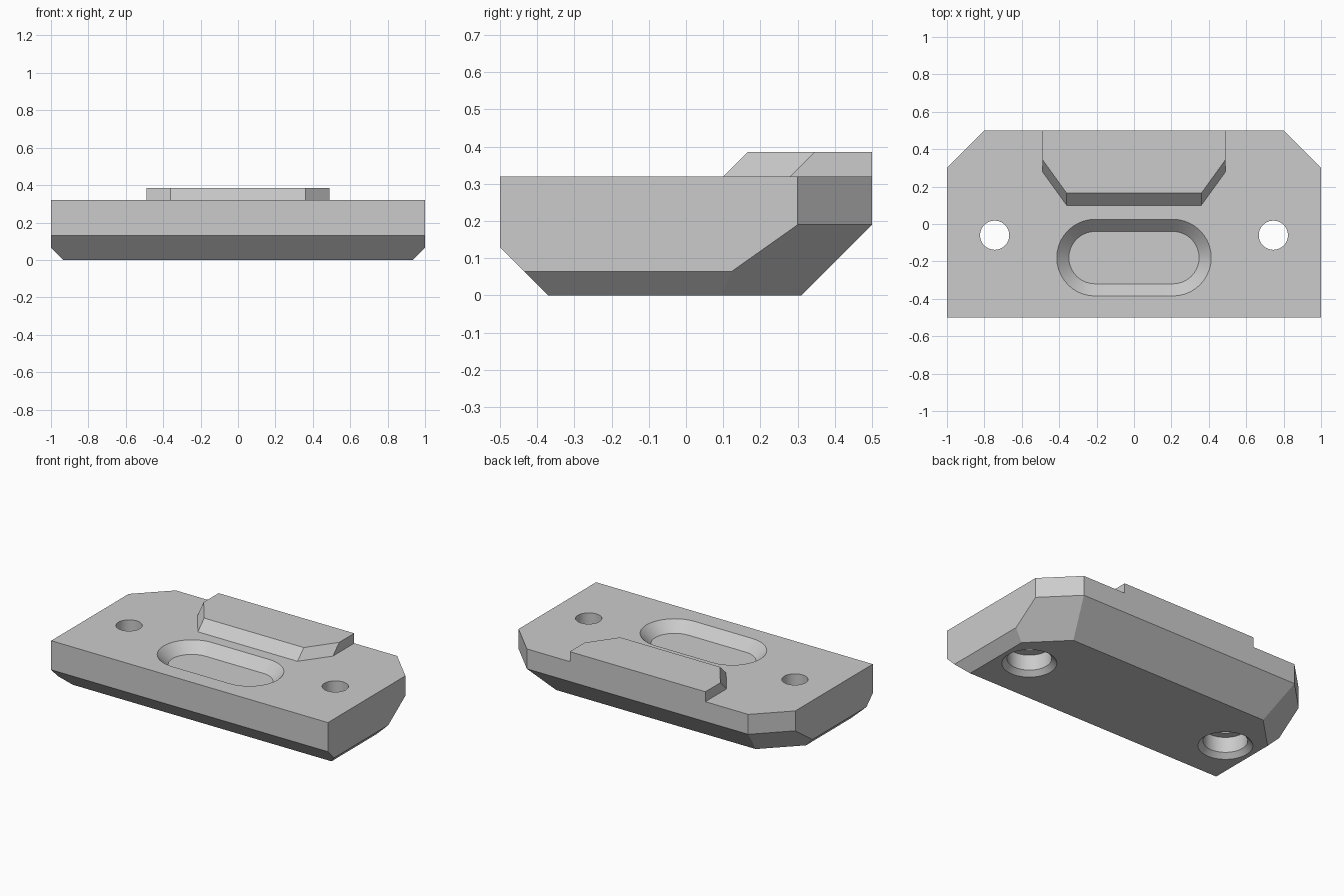
import bpy
import bmesh
from math import cos, sin, pi, radians

if "Cube" in bpy.data.objects:
    bpy.data.objects.remove(bpy.data.objects["Cube"], do_unlink=True)

TOP = 0.32      # height of the plate
STEP = 0.065    # tongue height and slot depth

grey = bpy.data.materials.new("plain grey")
grey.use_nodes = True
grey.diffuse_color = (0.6, 0.6, 0.6, 1)
grey.node_tree.nodes["Principled BSDF"].inputs["Base Color"].default_value = (0.6, 0.6, 0.6, 1)


def add_object(name, bm):
    bmesh.ops.recalc_face_normals(bm, faces=bm.faces[:])
    mesh = bpy.data.meshes.new(name)
    bm.to_mesh(mesh)
    bm.free()
    mesh.materials.append(grey)
    obj = bpy.data.objects.new(name, mesh)
    bpy.context.collection.objects.link(obj)
    return obj


def loft(name, rings):
    """Closed solid through rings with equal point counts."""
    bm = bmesh.new()
    loops = [[bm.verts.new(p) for p in ring] for ring in rings]
    n = len(loops[0])
    for a, b in zip(loops, loops[1:]):
        for i in range(n):
            j = (i + 1) % n
            bm.faces.new((a[i], a[j], b[j], b[i]))
    bm.faces.new(loops[0][::-1])
    bm.faces.new(loops[-1])
    return add_object(name, bm)


def capsule(x, y, z, radius, half=0.0, steps=20):
    """Circle, or a slot outline when half is the straight half length."""
    ring = []
    for side in (1, -1):
        start = -pi / 2 if side > 0 else pi / 2
        for i in range(steps + 1 if half else steps):
            a = start + pi * i / steps
            ring.append((x + side * half + radius * cos(a), y + radius * sin(a), z))
    return ring


def combine(target, tool, operation):
    tool.hide_render = True
    mod = target.modifiers.new(operation.lower(), 'BOOLEAN')
    mod.object, mod.operation, mod.solver = tool, operation, 'EXACT'
    bpy.context.view_layer.objects.active = target
    bpy.ops.object.modifier_apply(modifier=mod.name)
    bpy.data.objects.remove(tool, do_unlink=True)


# Chamfered plate: hull of the mirrored corner points
corners = [(1, -0.5, TOP), (1, 0.3, TOP), (0.8, 0.5, TOP),
           (0.8, 0.5, 0.19), (1, 0.3, 0.19),
           (1, 0.1232, 0.065), (1, -0.435, 0.065), (1, -0.5, 0.13),
           (0.935, -0.37, 0), (0.935, 0.0963, 0), (0.7213, 0.31, 0)]
bm = bmesh.new()
for x, y, z in corners:
    for side in (1, -1):
        bm.verts.new((side * x, y, z))
bmesh.ops.convex_hull(bm, input=bm.verts[:])
bmesh.ops.dissolve_limit(bm, angle_limit=radians(2), verts=bm.verts[:], edges=bm.edges[:])
plate = add_object("mounting_plate", bm)

# Raised tongue with a sloped front, flush with the back
def tongue_ring(z, shift):
    half = [(0.36, 0.1 + shift), (0.49, 0.28 + shift), (0.49, 0.5)]
    return [(x, y, z) for x, y in half] + [(-x, y, z) for x, y in half[::-1]]

tongue = loft("tongue", [tongue_ring(TOP - 0.06, 0), tongue_ring(TOP, 0),
                         tongue_ring(TOP + STEP, STEP)])
combine(plate, tongue, 'UNION')

# Rounded slot recess with sloping walls
slot = loft("slot_cutter", [capsule(0, -0.18, TOP - STEP, 0.14, 0.208),
                            capsule(0, -0.18, TOP + 0.02, 0.225, 0.208)])
combine(plate, slot, 'DIFFERENCE')

# Bolt holes, counterbored and countersunk from below
bore = [(-0.03, 0.19), (0.03, 0.13), (0.13, 0.13), (0.13, 0.078), (0.5, 0.078)]
for side in (1, -1):
    cutter = loft("hole_cutter", [capsule(side * 0.745, -0.06, z, r) for z, r in bore])
    combine(plate, cutter, 'DIFFERENCE')

# Smooth the round walls only
bpy.ops.object.select_all(action='DESELECT')
plate.select_set(True)
bpy.context.view_layer.objects.active = plate
bpy.ops.object.shade_smooth_by_angle(angle=radians(20))
